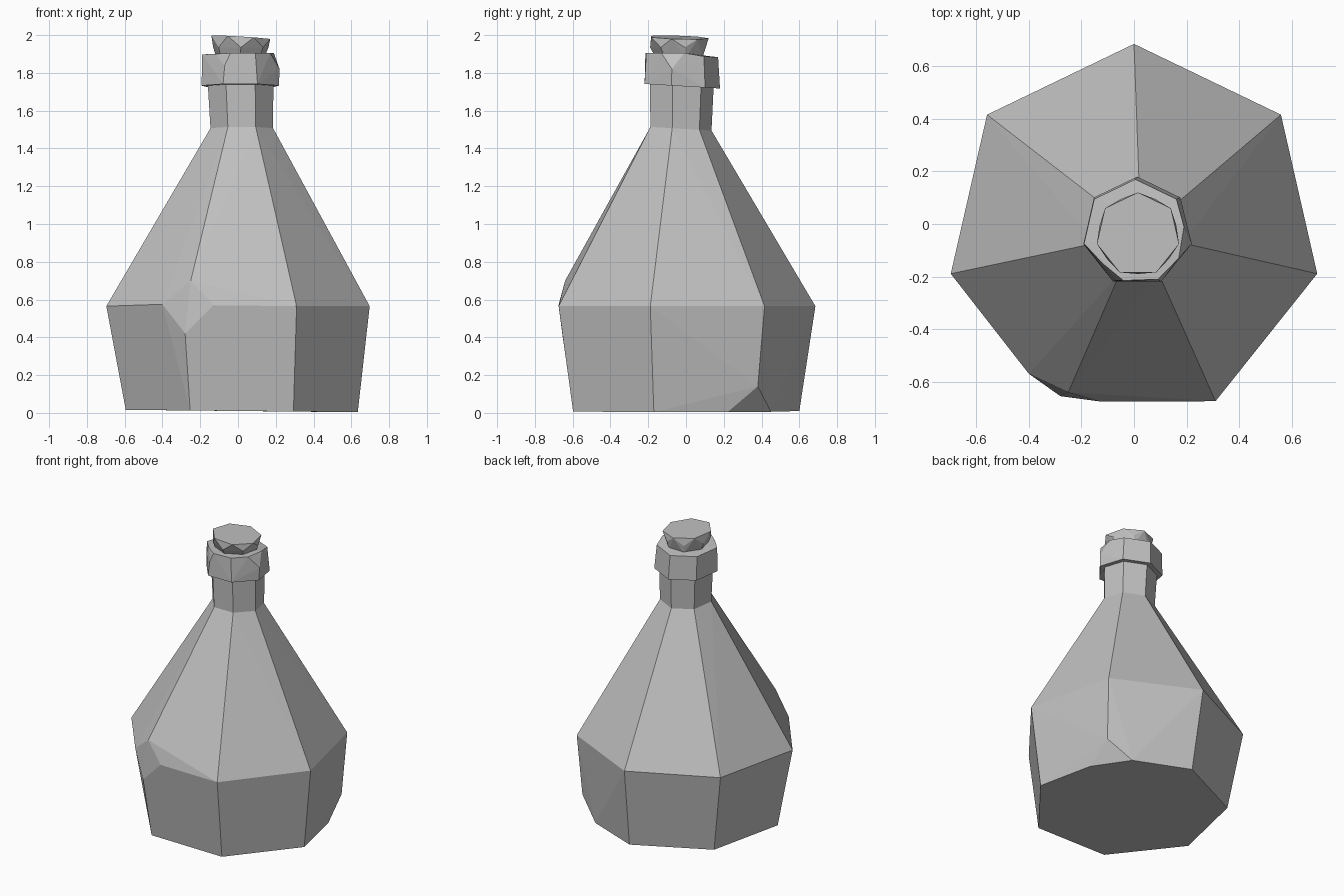
import bpy
import bmesh
from math import sin, cos, tau, radians
from mathutils import Vector

cube = bpy.data.objects.get("Cube")
if cube:
    bpy.data.objects.remove(cube, do_unlink=True)

SIDES = 7

# Single stone grey material
grey = bpy.data.materials.new("stone grey")
grey.use_nodes = True
colour = (0.53, 0.53, 0.53, 1)
grey.diffuse_color = colour
bsdf = next(n for n in grey.node_tree.nodes if n.type == "BSDF_PRINCIPLED")
bsdf.inputs["Base Color"].default_value = colour
bsdf.inputs["Roughness"].default_value = 0.8


def ring(x, y, z, radius, tilt_x=0.0, tilt_y=0.0, turn=0.0):
    """Seven-sided ring, first point at the back, running clockwise from above."""
    points = []
    for i in range(SIDES):
        a = tau * (i + turn) / SIDES
        dx, dy = radius * sin(a), radius * cos(a)
        points.append(Vector((x + dx, y + dy, z + tilt_x * dx + tilt_y * dy)))
    return points


def chip(points, index, *replacements):
    """Knock off one corner, leaving the given points in its place."""
    return points[:index] + [Vector(p) for p in replacements] + points[index + 1:]


def faceted(name, *rings):
    """Wrap the rings in a flat-shaded faceted shell."""
    bm = bmesh.new()
    for points in rings:
        for p in points:
            bm.verts.new(p)
    result = bmesh.ops.convex_hull(bm, input=bm.verts[:])
    loose = {g for g in result["geom_interior"] + result["geom_unused"]
             if isinstance(g, bmesh.types.BMVert)}
    bmesh.ops.delete(bm, geom=list(loose), context="VERTS")
    bmesh.ops.dissolve_limit(bm, angle_limit=radians(1), verts=bm.verts[:], edges=bm.edges[:])
    bmesh.ops.recalc_face_normals(bm, faces=bm.faces[:])
    mesh = bpy.data.meshes.new(name)
    bm.to_mesh(mesh)
    bm.free()
    mesh.materials.append(grey)
    obj = bpy.data.objects.new(name, mesh)
    bpy.context.collection.objects.link(obj)
    return obj


# Flask body: tapered base, wide rim and sloping shoulder, two chipped corners
base = chip(ring(0.02, -0.03, 0.01, 0.63, tilt_x=-0.01), 1,
            (0.39, 0.45, 0.006), (0.54, 0.38, 0.14), (0.55, 0.22, 0.004))
rim = chip(ring(0, -0.03, 0.565, 0.715), 4,
           (-0.13, -0.675, 0.57), (-0.28, -0.655, 0.42),
           (-0.40, -0.57, 0.575), (-0.25, -0.64, 0.70))
throat = ring(0.02, -0.035, 1.505, 0.17, tilt_y=-0.06)
faceted("flask_body", base, rim, throat)

# Neck
faceted("neck", throat, ring(0.012, -0.03, 1.80, 0.18))

# Collar with a chipped upper corner
collar_low = ring(0.012, -0.03, 1.73, 0.21, tilt_y=-0.06)
collar_top = chip(ring(0.005, -0.03, 1.895, 0.20, tilt_y=-0.06), 2,
                  (0.17, -0.13, 1.905), (0.22, -0.075, 1.82), (0.19, -0.01, 1.905))
collar_top = chip(collar_top, 6, (-0.07, -0.215, 1.84), (-0.04, -0.215, 1.905),
                  (-0.12, -0.15, 1.90))
faceted("collar", collar_low, collar_top)

# Stopper, flared and slightly tilted, with a turned lower edge
faceted("stopper",
        ring(0.012, -0.03, 1.88, 0.13, turn=0.5),
        ring(0.015, -0.04, 1.935, 0.15, turn=0.5),
        ring(0.015, -0.04, 1.988, 0.16, tilt_x=-0.06, tilt_y=-0.03))
